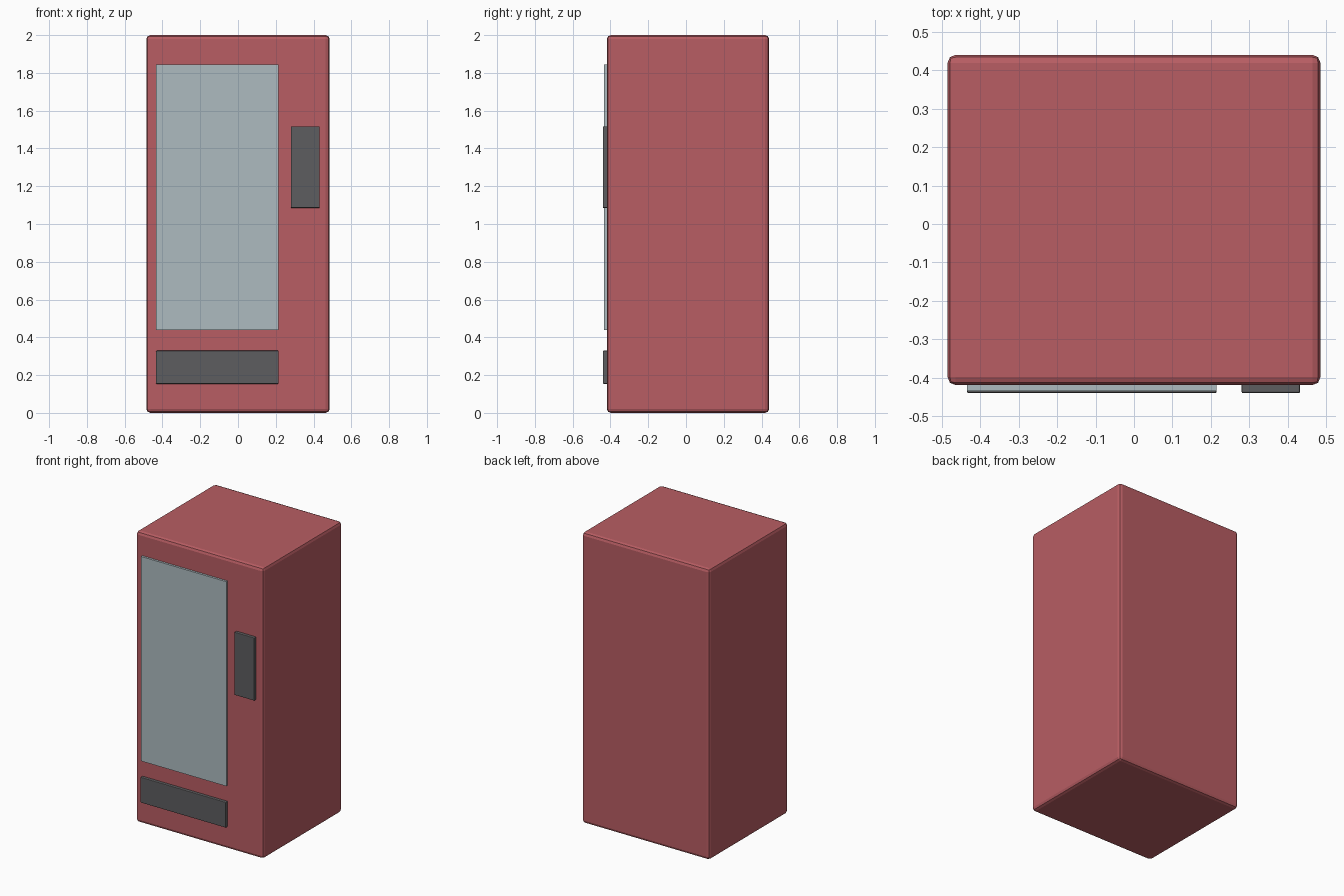
import bpy

if "Cube" in bpy.data.objects:
    bpy.data.objects.remove(bpy.data.objects["Cube"])


def material(name, color):
    m = bpy.data.materials.new(name)
    m.diffuse_color = color
    m.use_nodes = True
    m.node_tree.nodes["Principled BSDF"].inputs["Base Color"].default_value = m.diffuse_color
    return m


def box(name, lo, hi, bevel, segments, mat):
    """Bevelled box spanning the two corners."""
    bpy.ops.mesh.primitive_cube_add(size=1)
    ob = bpy.context.object
    ob.name = name
    ob.location = [(a + b) / 2 for a, b in zip(lo, hi)]
    ob.scale = [b - a for a, b in zip(lo, hi)]
    bpy.ops.object.transform_apply(location=False, rotation=False, scale=True)
    if bevel:
        mod = ob.modifiers.new("Bevel", 'BEVEL')
        mod.width = bevel
        mod.segments = segments
    ob.data.materials.append(mat)
    return ob


red = material("red_paint", (0.48, 0.11, 0.125, 1))
glass = material("window_glass", (0.42, 0.50, 0.53, 1))
dark = material("dark_plastic", (0.11, 0.11, 0.115, 1))

# Cabinet
box("cabinet", (-0.485, -0.419, 0), (0.485, 0.44, 2), 0.021, 2, red)

# Front panels, slightly proud of the cabinet face
box("display_window", (-0.434, -0.434, 0.438), (0.215, -0.41, 1.844), 0, 1, glass)
box("payment_panel", (0.28, -0.44, 1.085), (0.432, -0.405, 1.517), 0.004, 2, dark)
box("dispensing_flap", (-0.434, -0.44, 0.154), (0.215, -0.405, 0.329), 0.004, 2, dark)
